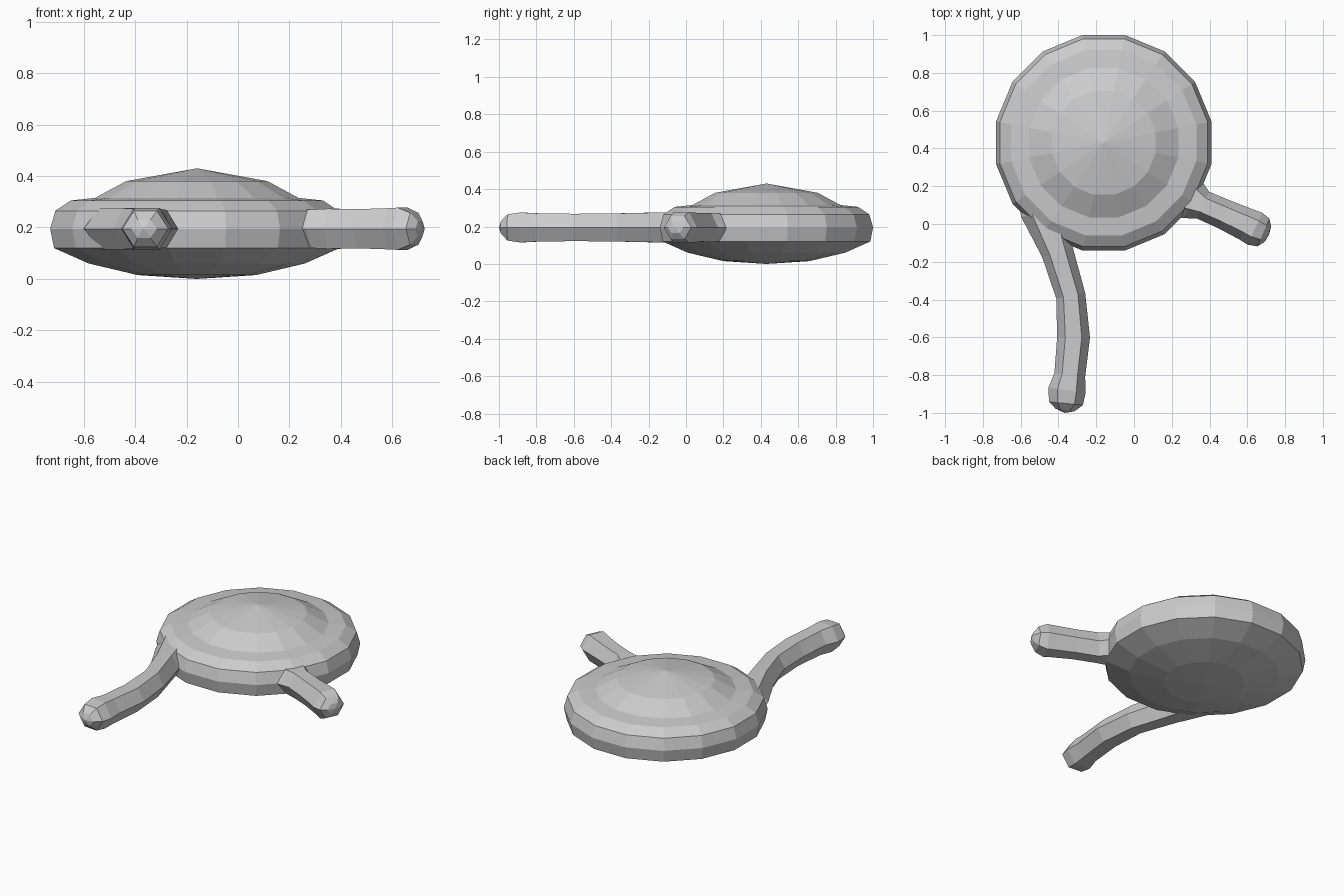
import bpy, bmesh, math
from mathutils import Vector

cube = bpy.data.objects.get("Cube")
if cube:
    bpy.data.objects.remove(cube, do_unlink=True)

grey = bpy.data.materials.new("plain grey")
grey.use_nodes = True
colour = (0.6, 0.6, 0.6, 1)
grey.diffuse_color = colour
grey.node_tree.nodes["Principled BSDF"].inputs["Base Color"].default_value = colour

SIDES = 16
MID_Z = 0.195


def loft(name, rings, start=None, end=None):
    """Skin a stack of equal rings; close each end with a fan or a flat cap."""
    bm = bmesh.new()
    loops = [[bm.verts.new(p) for p in ring] for ring in rings]
    n = len(loops[0])
    for a, b in zip(loops, loops[1:]):
        for i in range(n):
            j = (i + 1) % n
            bm.faces.new((a[i], a[j], b[j], b[i]))
    for loop, tip in ((loops[0], start), (loops[-1], end)):
        if tip is None:
            bm.faces.new(loop)
        else:
            apex = bm.verts.new(tip)
            for i in range(n):
                bm.faces.new((loop[i], loop[(i + 1) % n], apex))
    bmesh.ops.recalc_face_normals(bm, faces=bm.faces)
    mesh = bpy.data.meshes.new(name)
    bm.to_mesh(mesh)
    bm.free()
    mesh.materials.append(grey)
    obj = bpy.data.objects.new(name, mesh)
    bpy.context.collection.objects.link(obj)
    return obj


# Round pan with rim and domed lid, turned from a (radius, height) profile
centre = Vector((-0.16, 0.43, 0))
profile = [(0.23, 0.015), (0.42, 0.06), (0.555, 0.12), (0.57, 0.195),
           (0.55, 0.265), (0.49, 0.305), (0.395, 0.315), (0.275, 0.38)]
step = 2 * math.pi / SIDES
rings = []
for r, z in profile:
    r /= math.cos(step / 2)
    rings.append([centre + Vector((r * math.cos((i + 0.5) * step),
                                   r * math.sin((i + 0.5) * step), z))
                  for i in range(SIDES)])
loft("pan_body", rings, centre, centre + Vector((0, 0, 0.43)))


# Six-sided handles, swept along (x, y, half width, half height)
def handle(name, path, tip):
    points = [Vector((x, y, MID_Z)) for x, y, w, h in path]
    end = Vector((*tip, MID_Z))
    ahead = points[1:] + [end]
    behind = points[:1] + points[:-1]
    sections = []
    for p, a, b, (x, y, w, h) in zip(points, ahead, behind, path):
        side = (a - b).normalized().cross(Vector((0, 0, 1)))
        sections.append([p + side * w * math.cos(k * math.pi / 3)
                         + Vector((0, 0, h * math.sin(k * math.pi / 3) / math.sin(math.pi / 3)))
                         for k in range(6)])
    loft(name, sections, None, end)


handle("long_handle",
       [(-0.47, 0.22, 0.15, 0.075), (-0.48, 0.06, 0.12, 0.08),
        (-0.405, -0.15, 0.085, 0.08), (-0.335, -0.38, 0.078, 0.075),
        (-0.32, -0.6, 0.087, 0.073), (-0.34, -0.8, 0.082, 0.076),
        (-0.355, -0.88, 0.1, 0.08), (-0.36, -0.95, 0.09, 0.07),
        (-0.365, -0.985, 0.05, 0.035)], (-0.367, -1.0))
handle("short_handle",
       [(0.22, 0.17, 0.13, 0.07), (0.31, 0.13, 0.11, 0.075),
        (0.365, 0.1, 0.078, 0.078), (0.48, 0.05, 0.08, 0.076),
        (0.6, -0.005, 0.088, 0.08), (0.64, -0.025, 0.093, 0.082),
        (0.685, -0.045, 0.08, 0.062), (0.708, -0.055, 0.045, 0.03)], (0.715, -0.058))
